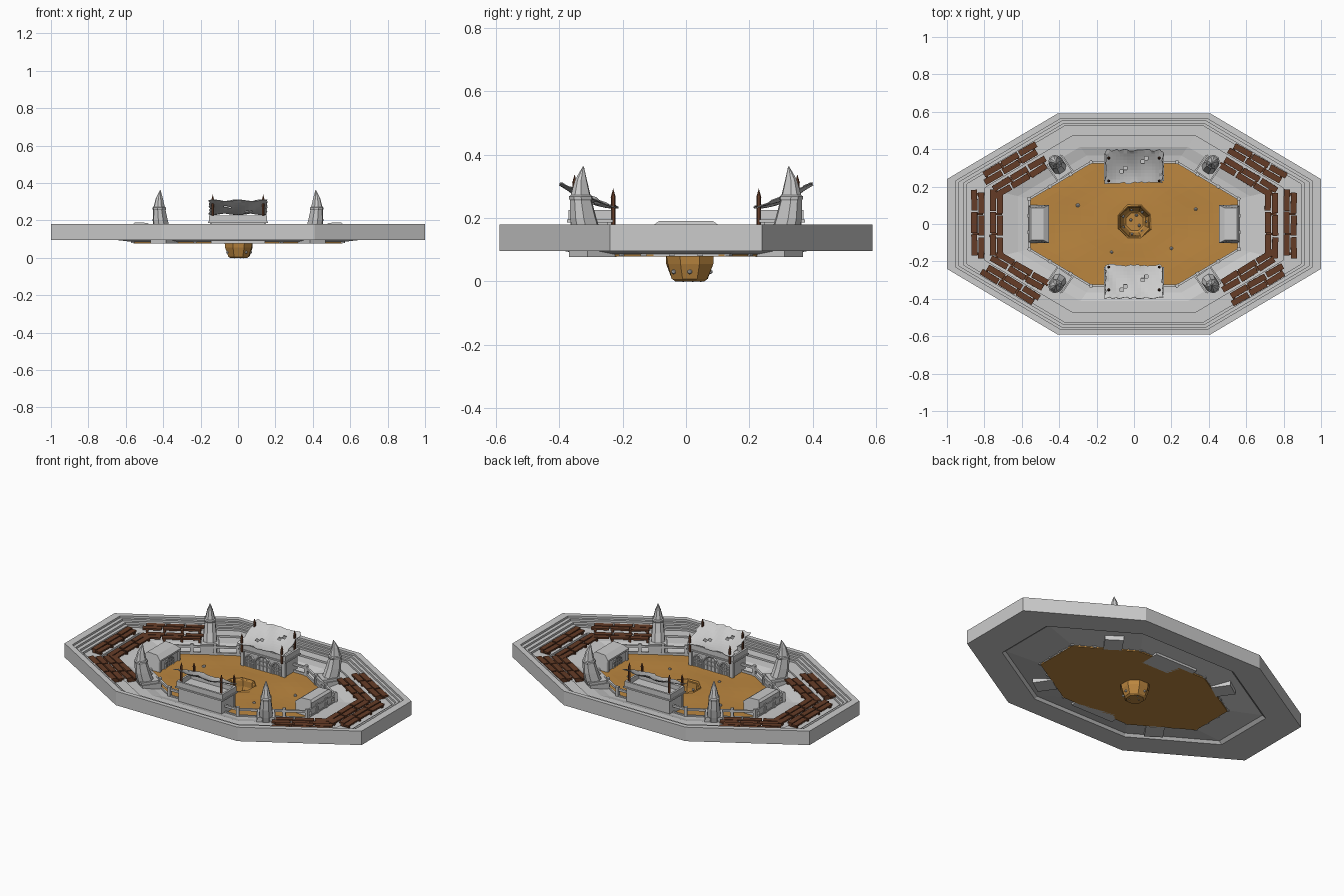
import bpy, bmesh, random
from math import sin, cos, pi, atan2, radians
from mathutils import Vector, Matrix

if "Cube" in bpy.data.objects:
    bpy.data.objects.remove(bpy.data.objects["Cube"])

random.seed(4)


def material(name, rgb):
    m = bpy.data.materials.new(name)
    m.diffuse_color = (*rgb, 1)
    m.use_nodes = True
    m.node_tree.nodes["Principled BSDF"].inputs["Base Color"].default_value = m.diffuse_color
    return m


SAND = material("sand", (0.5, 0.24, 0.05))
WOOD = material("wood", (0.13, 0.045, 0.02))


def finish(bm, name, mat=None):
    bmesh.ops.recalc_face_normals(bm, faces=bm.faces)
    me = bpy.data.meshes.new(name)
    bm.to_mesh(me)
    bm.free()
    ob = bpy.data.objects.new(name, me)
    bpy.context.collection.objects.link(ob)
    if mat:
        me.materials.append(mat)
    return ob


def loft(bm, rings, close=False, caps=False):
    loops = [[bm.verts.new(p) for p in r] for r in rings]
    n = len(rings[0])
    pairs = list(zip(loops, loops[1:])) + ([(loops[-1], loops[0])] if close else [])
    for a, b in pairs:
        for i in range(n):
            bm.faces.new((a[i], a[(i + 1) % n], b[(i + 1) % n], b[i]))
    if caps:
        bm.faces.new(loops[0])
        bm.faces.new(loops[-1])


def box(bm, x0, x1, y0, y1, z0, z1, m=Matrix()):
    s = Matrix.Diagonal((x1 - x0, y1 - y0, z1 - z0, 1))
    t = Matrix.Translation(((x0 + x1) / 2, (y0 + y1) / 2, (z0 + z1) / 2))
    bmesh.ops.create_cube(bm, size=1, matrix=m @ t @ s)


def rod(bm, a, b, r1, r2=None, n=6):
    a, b = Vector(a), Vector(b)
    rot = (b - a).to_track_quat('Z', 'Y').to_matrix().to_4x4()
    bmesh.ops.create_cone(bm, cap_ends=True, segments=n, radius1=r1,
                          radius2=r1 if r2 is None else r2, depth=(b - a).length,
                          matrix=Matrix.Translation((a + b) / 2) @ rot)


# Every ring of the arena is a scaled copy of this long octagon
OCT = [(1, -.24), (1, .24), (.41, .59), (-.41, .59),
       (-1, .24), (-1, -.24), (-.41, -.59), (.41, -.59)]


def oct_ring(s, z):
    return [(x * s, y * s, z) for x, y in OCT]


# Stepped bowl: rim, steps, bench terraces, inner floor and underside
bm = bmesh.new()
loft(bm, [oct_ring(s, z) for s, z in [
    (1, .095), (1, .18), (.955, .18), (.955, .168), (.935, .168), (.935, .156),
    (.912, .156), (.912, .144), (.893, .144), (.893, .132), (.80, .132), (.80, .121),
    (.70, .119), (.62, .104), (.56, .10), (.56, .085), (.62, .092), (.77, .11),
    (.79, .095)]], close=True)
finish(bm, "stepped_bowl")

# Sand floor with gentle dunes and a hole for the pit
PIT = Vector((0.003, 0.012, 0))


def pit_ring(r, z, jit=0):
    return [(PIT.x + (r + random.uniform(-jit, jit)) * cos(a), PIT.y + (r + random.uniform(-jit, jit)) * sin(a), z)
            for a in [-pi / 8 + i * pi / 4 for i in range(8)]]


def subdivided(ring, k=4):
    return [tuple(Vector(p).lerp(Vector(ring[(i + 1) % 8]), j / k)) for i, p in enumerate(ring) for j in range(k)]


inner, outer = subdivided(pit_ring(.085, .095)), subdivided(oct_ring(.562, .095))
rings = [subdivided(pit_ring(.085, .078)), inner]
for t in [i / 7 for i in range(1, 7)]:
    ring = [Vector(a).lerp(Vector(b), t) for a, b in zip(inner, outer)]
    rings.append([(p.x, p.y, p.z + .004 * sin(9 * p.x + 2) * cos(13 * p.y) * sin(pi * t)) for p in ring])
rings += [outer, subdivided(oct_ring(.56, .078))]
bm = bmesh.new()
loft(bm, rings, close=True)
finish(bm, "sand_floor", SAND)

# Pit hanging below the sand
bm = bmesh.new()
loft(bm, [pit_ring(.095, .096, .006), pit_ring(.092, .102, .006), pit_ring(.082, .09),
          pit_ring(.078, .055, .003), pit_ring(.062, .008, .003), pit_ring(.05, 0)])
bm.verts.ensure_lookup_table()
bm.faces.new(bm.verts[-8:])
finish(bm, "pit", SAND)

# Stones in the pit walls and on the sand
bm = bmesh.new()
spots = [(PIT.x + .066 * cos(a), PIT.y + .066 * sin(a), .055 if i % 2 else .03, .008)
         for i, a in enumerate([k * 0.9 for k in range(7)])]
spots += [(PIT.x + x, PIT.y + y, .006, .009) for x, y in [(-.02, .01), (.025, -.02), (.01, .035)]]
spots += [(.2, -.13, .095, .01), (-.3, .1, .095, .012), (.33, .08, .095, .01), (-.12, -.15, .095, .009)]
for x, y, z, r in spots:
    bmesh.ops.create_icosphere(bm, subdivisions=1, radius=r, matrix=Matrix.Translation((x, y, z)))
finish(bm, "stones")

# Low fence around the sand: posts and two rails
bm = bmesh.new()
ring = [Vector(p) for p in oct_ring(.56, 0)]
for i, p in enumerate(ring):
    q = ring[(i + 1) % 8]
    d = q - p
    m = Matrix.Translation(p) @ Matrix.Rotation(atan2(d.y, d.x), 4, 'Z')
    L = d.length
    box(bm, 0, L, -.005, .005, .085, .108, m)
    box(bm, 0, L, -.006, .006, .135, .148, m)
    for t in (0, 1 / 3, 2 / 3):
        box(bm, L * t - .009, L * t + .009, -.009, .009, .08, .158, m)
finish(bm, "arena_fence")


def grille(bm, m, w, h):
    """Arched frame with bars in the local xz plane."""
    r = w / 2
    arc = [(-r, 0)] + [(-r * cos(pi * i / 8), h - r + r * sin(pi * i / 8)) for i in range(9)] + [(r, 0)]
    for a, b in zip(arc, arc[1:]):
        rod(bm, m @ Vector((a[0], 0, a[1])), m @ Vector((b[0], 0, b[1])), .005, n=4)
    for k in (-.5, 0, .5):
        rod(bm, m @ Vector((k * r, 0, 0)), m @ Vector((k * r, 0, h - r + r * (1 - k * k) ** .5)), .0025, n=4)
    for z in (.35 * h, .65 * h):
        rod(bm, m @ Vector((-r, 0, z)), m @ Vector((r, 0, z)), .0025, n=4)


for side, sg in (("back", 1), ("front", -1)):
    turn = Matrix.Rotation(0 if sg > 0 else pi, 4, 'Z')

    # Main stand with parapet and arched grilles
    bm = bmesh.new()
    box(bm, -.145, .145, .245, .365, .078, .198, turn)
    box(bm, -.155, .155, .235, .25, .19, .226, turn)
    box(bm, -.155, .155, .36, .372, .19, .226, turn)
    for x in (-.155, .143):
        box(bm, x, x + .012, .25, .36, .19, .226, turn)
    box(bm, -.16, .16, .23, .376, .186, .195, turn)
    for x in (-.15, .128):
        box(bm, x, x + .022, .236, .25, .08, .19, turn)
    for x, w, h in ((0, .1, .085), (-.09, .055, .07), (.09, .055, .07)):
        grille(bm, turn @ Matrix.Translation((x, .243, .095)), w, h)
    finish(bm, side + "_stand")

    # Pointed canopy posts
    bm = bmesh.new()
    for x in (-.135, .135):
        for y, z in ((.23, .275), (.352, .32)):
            rod(bm, turn @ Vector((x, y, .18)), turn @ Vector((x, y, z - .01)), .007)
            rod(bm, turn @ Vector((x, y, z - .01)), turn @ Vector((x, y, z + .018)), .008, 0)
    finish(bm, side + "_canopy_posts", WOOD)

    # Torn sagging cloth canopy
    bm = bmesh.new()
    bmesh.ops.create_grid(bm, x_segments=16, y_segments=10, size=1)
    for v in bm.verts:
        u, w = v.co.x, v.co.y
        edge = max(abs(u), abs(w)) > .99
        j = random.uniform(-.006, .006) if edge else 0
        z = .272 + .036 * w - .018 * (1 - u * u) * (1 - w * w) + .004 * sin(7 * u + 2 * w)
        v.co = turn @ Vector((u * .152 + j, .307 + w * .088 + j, z))
    bm.faces.ensure_lookup_table()
    torn = [bm.faces[i] for i in (52, 69, 106, 123)]
    bmesh.ops.delete(bm, geom=torn, context='FACES')
    ob = finish(bm, side + "_canopy_cloth")
    ob.modifiers.new("thickness", 'SOLIDIFY').thickness = .003

for side, sg in (("right", 1), ("left", -1)):
    turn = Matrix.Rotation(0 if sg > 0 else pi, 4, 'Z')

    # Gatehouse with a sloped roof
    bm = bmesh.new()
    prof = [(.465, .08), (.465, .155), (.455, .155), (.455, .165), (.485, .187),
            (.55, .19), (.562, .178), (.562, .08)]
    loft(bm, [[turn @ Vector((x, y * (1 if z < .18 else .84), z)) for x, z in prof]
              for y in (-.102, .102)], caps=True)
    grille(bm, turn @ Matrix.Translation((.463, 0, .09)) @ Matrix.Rotation(pi / 2, 4, 'Z'), .08, .06)
    for y in (-.1, .084):
        box(bm, .456, .47, y, y + .016, .08, .16, turn)
    finish(bm, side + "_gatehouse")

# Four curved tusk pillars on plinths
for sx in (-1, 1):
    for sy in (-1, 1):
        bm = bmesh.new()
        m = Matrix.Translation((sx * .395, sy * .295, 0)) @ Matrix.Rotation(atan2(sy * .82, sx * .57), 4, 'Z')
        secs = [(.08, 0, .046), (.15, .022, .044), (.20, .036, .04), (.255, .045, .033), (.26, .045, .036),
                (.268, .046, .036), (.272, .046, .03), (.32, .045, .018), (.362, .036, .002)]
        loft(bm, [[m @ Vector((off + w * a, w * b * .85, z)) for a, b in
                   ((1, .45), (.55, 1), (-.55, 1), (-1, .45), (-1, -.45), (-.55, -1), (.55, -1), (1, -.45))]
                  for z, off, w in secs], caps=True)
        box(bm, -.055, .055, -.052, .052, .076, .135, m)
        box(bm, -.045, .06, -.046, .046, .135, .15, m)
        finish(bm, "tusk_pillar")

# Wooden bench rows: two lines of broken planks on short legs
rows = []
for sx in (-1, 1):
    rows += [(sx * .835, 0, pi / 2, .36, .132), (sx * .735, 0, pi / 2, .36, .12)]
    for sy in (-1, 1):
        ang = atan2(-sy * .35, sx * .59)
        rows += [(sx * .66, sy * .325, ang, .33, .132), (sx * .61, sy * .25, ang, .33, .12)]
for x, y, ang, L, z in rows:
    bm = bmesh.new()
    base = Matrix.Translation((x, y, z)) @ Matrix.Rotation(ang, 4, 'Z')
    for k in (-1, 1):
        seg = L / 3
        for i in range(3):
            cx = (i - 1) * seg + k * .008
            m = base @ Matrix.Translation((cx, k * .019, .02)) @ Matrix.Rotation(
                radians(random.uniform(-2, 2)), 4, 'Z') @ Matrix.Rotation(radians(random.uniform(-3, 3)), 4, 'X')
            h = seg / 2 - random.uniform(.002, .006)
            box(bm, -h, h, -.016, .016, -.005, .005, m)
    for i in range(4):
        cx = (i - 1.5) * L / 3.4
        box(bm, cx - .006, cx + .006, -.028, .028, -.004, .016, base)
    finish(bm, "bench_row", WOOD)
